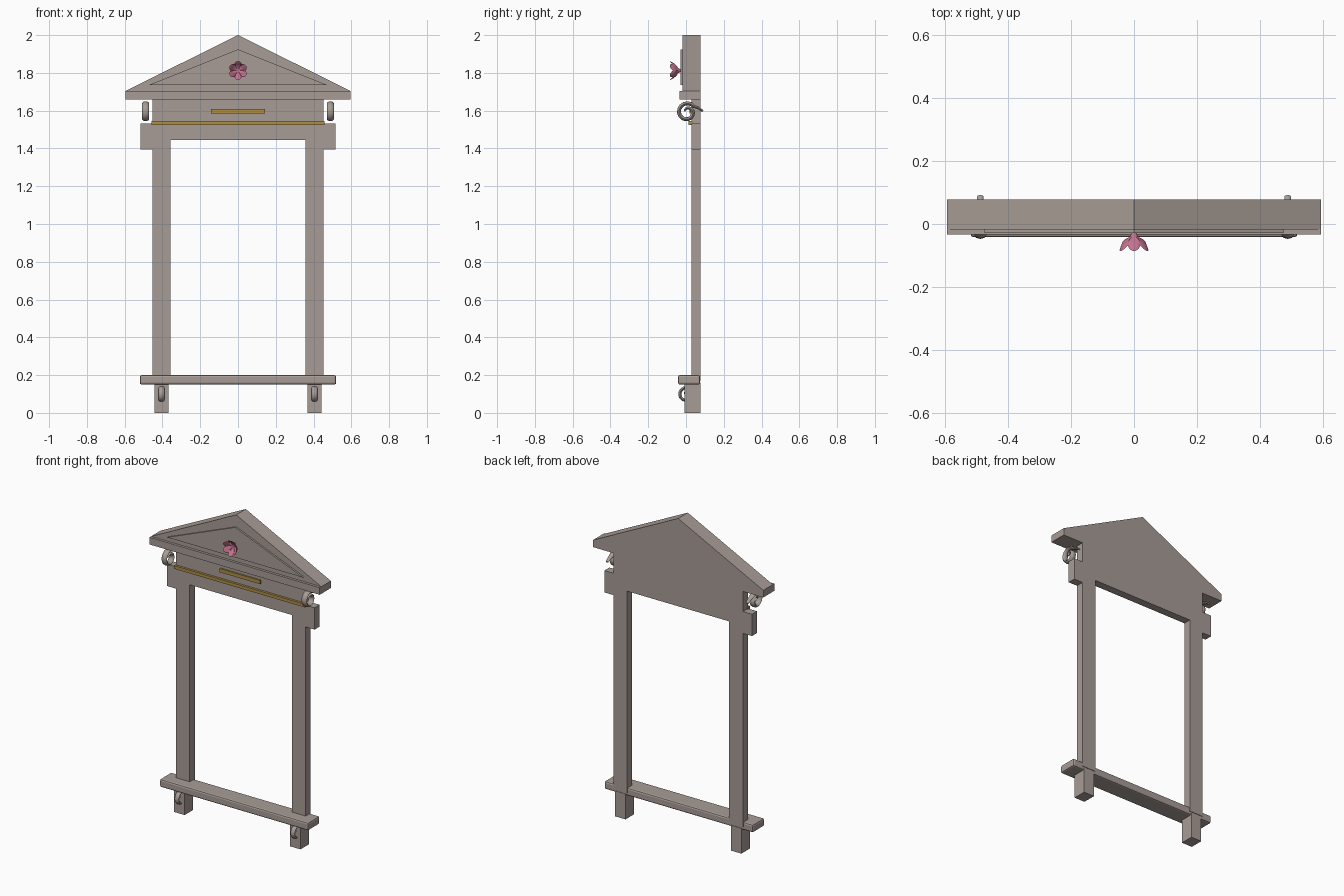
import bpy, bmesh, math
from mathutils import Vector

if "Cube" in bpy.data.objects:
    bpy.data.objects.remove(bpy.data.objects["Cube"])


def material(name, rgb):
    m = bpy.data.materials.new(name)
    m.diffuse_color = (*rgb, 1)
    m.use_nodes = True
    m.node_tree.nodes["Principled BSDF"].inputs["Base Color"].default_value = m.diffuse_color
    return m


STONE = material("warm_grey_stone", (0.39, 0.335, 0.305))
GOLD = material("gold", (0.42, 0.27, 0.06))
PINK = material("pink", (0.55, 0.17, 0.27))
BACK = 0.078


def finish(bm, name, mat):
    bmesh.ops.recalc_face_normals(bm, faces=bm.faces[:])
    me = bpy.data.meshes.new(name)
    bm.to_mesh(me)
    bm.free()
    me.materials.append(mat)
    ob = bpy.data.objects.new(name, me)
    bpy.context.collection.objects.link(ob)
    return ob


def prism(name, outline, y0, y1, mat=STONE):
    """Extrude an x-z outline from y0 to y1."""
    bm = bmesh.new()
    face = bm.faces.new([bm.verts.new((x, y0, z)) for x, z in outline])
    ext = bmesh.ops.extrude_face_region(bm, geom=[face])["geom"]
    for v in ext:
        if isinstance(v, bmesh.types.BMVert):
            v.co.y = y1
    return finish(bm, name, mat)


def box(name, x0, x1, y0, y1, z0, z1, mat=STONE):
    return prism(name, [(x0, z0), (x1, z0), (x1, z1), (x0, z1)], y0, y1, mat)


def smooth(ob, angle):
    bpy.ops.object.select_all(action='DESELECT')
    ob.select_set(True)
    bpy.context.view_layer.objects.active = ob
    bpy.ops.object.shade_smooth_by_angle(angle=math.radians(angle))


# Door surround: jambs, eared lintel and frieze in one slab
half = [(0.357, 0.17), (0.453, 0.17), (0.453, 1.395), (0.516, 1.395),
        (0.516, 1.533), (0.453, 1.533), (0.453, 1.67)]
right = [(0.357, 1.445)] + half
prism("door_surround", right + [(-x, z) for x, z in reversed(right)], 0.028, BACK)

# Cornice and pediment
box("cornice", -0.595, 0.595, -0.034, BACK, 1.66, 1.705)
prism("pediment", [(-0.595, 1.705), (0.595, 1.705), (0, 2.0)], -0.018, BACK)
prism("pediment_panel", [(-0.475, 1.735), (0.475, 1.735), (0, 1.925)], -0.029, -0.01)

# Gilded strips
box("long_gold_strip", -0.457, 0.457, 0.014, 0.04, 1.525, 1.545, GOLD)
box("short_gold_strip", -0.142, 0.142, 0.018, 0.04, 1.586, 1.609, GOLD)

# Sill with eased edges, and its feet
sill = box("sill", -0.52, 0.52, -0.042, 0.075, 0.15, 0.2)
bev = sill.modifiers.new("eased_edges", 'BEVEL')
bev.width, bev.segments = 0.01, 2
for s, side in ((-1, "left"), (1, "right")):
    box(side + "_foot", s * 0.405 - 0.037, s * 0.405 + 0.037, -0.007, BACK, 0, 0.16)


def scroll(name, cx, cy, cz, scale):
    """Volute: flattened tube swept along a spiral with a short tail."""
    path = [(0.083, 0.006), (0.06, 0.022)]
    for i in range(21):
        t = i / 20
        a = math.radians(40 + 480 * t)
        r = 0.048 - 0.034 * t ** 1.6
        path.append((r * math.cos(a), r * math.sin(a)))
    pts = [Vector((0, y, z)) for y, z in path]
    bm, rings, n = bmesh.new(), [], 8
    for i, p in enumerate(pts):
        tan = (pts[min(i + 1, len(pts) - 1)] - pts[max(i - 1, 0)]).normalized()
        nor = Vector((0, -tan.z, tan.y))
        k = min(1, 0.5 + i / 6, 0.4 + (len(pts) - 1 - i) / 10)
        rings.append([bm.verts.new(Vector((cx, cy, cz)) + scale * (
            p + k * (Vector((0.019 * math.cos(j * math.tau / n), 0, 0))
                     + nor * 0.0105 * math.sin(j * math.tau / n)))) for j in range(n)])
    for a, b in zip(rings, rings[1:]):
        for j in range(n):
            bm.faces.new((a[j], a[(j + 1) % n], b[(j + 1) % n], b[j]))
    bm.faces.new(rings[0])
    bm.faces.new(rings[-1])
    smooth(finish(bm, name, STONE), 50)


# Scrolls beside the frieze and in front of the feet
for s, side in ((-1, "left"), (1, "right")):
    scroll(side + "_upper_scroll", s * 0.489, 0.006, 1.592, 1.0)
    scroll(side + "_foot_scroll", s * 0.405, 0.002, 0.097, 0.8)

# Flower: open cup of six scalloped petals
bm, rings, n = bmesh.new(), [], 48
# radius, y, scallop depth: outer skin first, then the inside of the cup
profile = [(0.006, -0.026, 0), (0.014, -0.042, 0), (0.03, -0.054, 0.05),
           (0.042, -0.068, 0.09), (0.05, -0.086, 0.13), (0.046, -0.084, 0.13),
           (0.034, -0.066, 0.09), (0.016, -0.054, 0.03), (0.005, -0.05, 0)]
for r, y, d in profile:
    ring = []
    for j in range(n):
        a = j * math.tau / n
        lobe = abs(math.sin(3 * a))
        rr = r * (1 - 1.6 * d * (1 - lobe))
        yy = y + d * 0.13 * (1 - lobe)
        ring.append(bm.verts.new((rr * math.cos(a), yy, 1.812 + rr * math.sin(a))))
    rings.append(ring)
for a, b in zip(rings, rings[1:]):
    for j in range(n):
        bm.faces.new((a[j], a[(j + 1) % n], b[(j + 1) % n], b[j]))
bm.faces.new(rings[0])
bm.faces.new(rings[-1])
smooth(finish(bm, "flower", PINK), 35)
